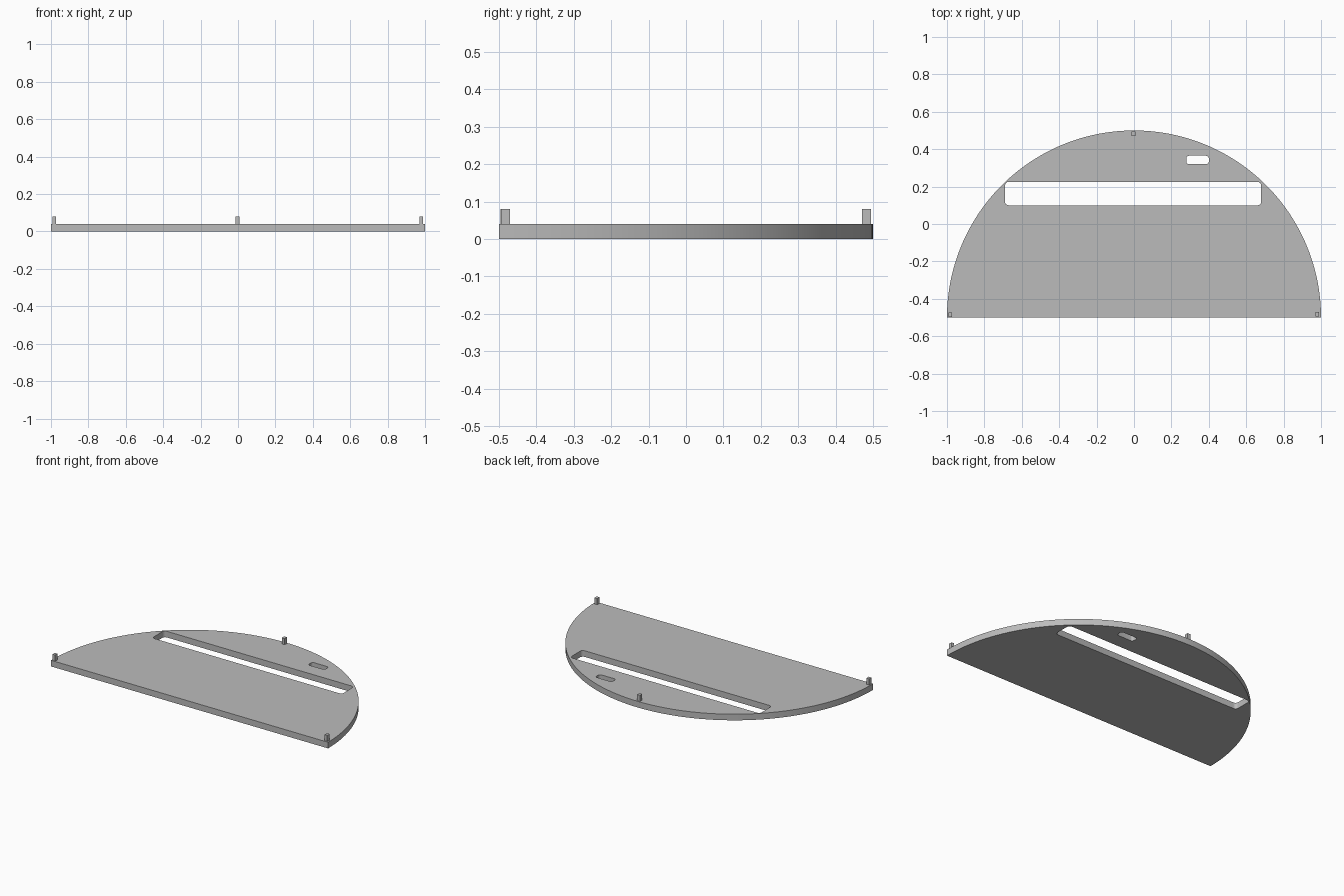
import bpy
from math import pi, sin, cos

if "Cube" in bpy.data.objects:
    bpy.data.objects.remove(bpy.data.objects["Cube"])

THICK = 0.04

grey = bpy.data.materials.new("plain grey")
grey.use_nodes = True
colour = (0.5, 0.5, 0.5, 1)
grey.diffuse_color = colour
grey.node_tree.nodes["Principled BSDF"].inputs["Base Color"].default_value = colour


def arc(cx, cy, r, start, end, steps):
    return [(cx + r * cos(start + (end - start) * i / steps),
             cy + r * sin(start + (end - start) * i / steps)) for i in range(steps + 1)]


def rounded_slot(x0, x1, y0, y1, r):
    corners = [(x1 - r, y1 - r), (x0 + r, y1 - r), (x0 + r, y0 + r), (x1 - r, y0 + r)]
    points = []
    for k, (cx, cy) in enumerate(corners):
        points += arc(cx, cy, r, k * pi / 2, (k + 1) * pi / 2, 6)
    return points


def plate(name, outlines):
    """Flat plate from an outer outline and hole outlines."""
    curve = bpy.data.curves.new(name + " outline", "CURVE")
    curve.dimensions = "2D"
    curve.fill_mode = "BOTH"
    curve.extrude = THICK / 2
    for outline in outlines:
        spline = curve.splines.new("POLY")
        spline.points.add(len(outline) - 1)
        for point, (x, y) in zip(spline.points, outline):
            point.co = (x, y, 0, 1)
        spline.use_cyclic_u = True
    helper = bpy.data.objects.new(name + " helper", curve)
    bpy.context.collection.objects.link(helper)
    graph = bpy.context.evaluated_depsgraph_get()
    mesh = bpy.data.meshes.new_from_object(helper.evaluated_get(graph))
    bpy.data.objects.remove(helper)
    mesh.materials.clear()
    mesh.materials.append(grey)
    obj = bpy.data.objects.new(name, mesh)
    obj.location.z = THICK / 2
    bpy.context.collection.objects.link(obj)
    return obj


def peg(name, x, y):
    bpy.ops.mesh.primitive_cube_add(size=1, location=(x, y, THICK * 1.5))
    obj = bpy.context.object
    obj.name = name
    obj.scale = (0.02, 0.024, THICK)
    obj.data.materials.append(grey)


# Half-disc plate with a long slot and a small slot
base = plate("half_disc_plate", [
    arc(0, -0.5, 1, 0, pi, 120),
    rounded_slot(-0.69, 0.68, 0.10, 0.225, 0.02),
    rounded_slot(0.28, 0.40, 0.32, 0.365, 0.015),
])
bpy.ops.object.select_all(action="DESELECT")
base.select_set(True)
bpy.context.view_layer.objects.active = base
bpy.ops.object.shade_smooth_by_angle()

# Upright locating pegs
peg("left_peg", 0.98, -0.482)
peg("right_peg", -0.982, -0.484)
peg("back_peg", -0.003, 0.482)
